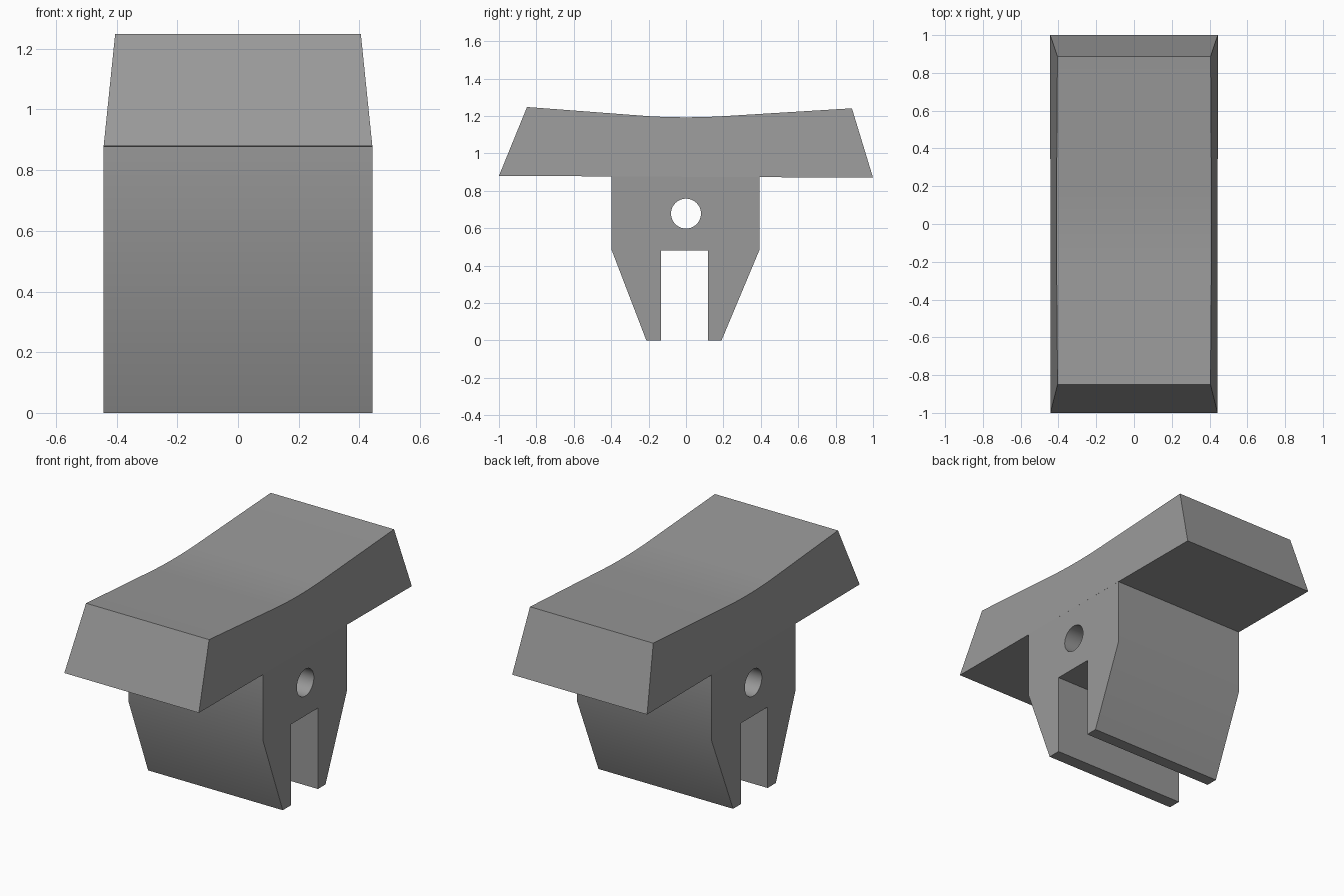
import bpy, bmesh, math

if "Cube" in bpy.data.objects:
    bpy.data.objects.remove(bpy.data.objects["Cube"])

HALF = 0.443      # half width
SEAM = 0.877      # height where the saddle meets the foot

grey = bpy.data.materials.new("mid grey")
grey.diffuse_color = (0.32, 0.32, 0.32, 1)
grey.use_nodes = True
grey.node_tree.nodes["Principled BSDF"].inputs["Base Color"].default_value = grey.diffuse_color


def extrude_profile(name, profile, half_width):
    """Extrude a (y, z) outline along x; half_width gives the half width at height z."""
    bm = bmesh.new()
    left = [bm.verts.new((-half_width(z), y, z)) for y, z in profile]
    right = [bm.verts.new((half_width(z), y, z)) for y, z in profile]
    bm.faces.new(left)
    bm.faces.new(right[::-1])
    n = len(profile)
    for i in range(n):
        j = (i + 1) % n
        bm.faces.new((left[i], right[i], right[j], left[j]))
    bmesh.ops.recalc_face_normals(bm, faces=bm.faces)
    mesh = bpy.data.meshes.new(name)
    bm.to_mesh(mesh)
    bm.free()
    obj = bpy.data.objects.new(name, mesh)
    bpy.context.collection.objects.link(obj)
    mesh.materials.append(grey)
    return obj


def smooth(obj):
    bpy.ops.object.select_all(action='DESELECT')
    obj.select_set(True)
    bpy.context.view_layer.objects.active = obj
    bpy.ops.object.shade_smooth_by_angle(angle=math.radians(30))


# Saddle: straight ends joined by a shallow curved dip, sides leaning inwards
dip = [(y, 1.193 + 0.15 * y * y) for y in (i * 0.05 for i in range(-4, 5))]
saddle = extrude_profile(
    "saddle",
    [(-1, SEAM + 0.003), (-0.85, 1.248)] + dip + [(0.887, 1.241), (1, SEAM - 0.007)],
    lambda z: HALF - 0.038 * (z - SEAM) / 0.37)
smooth(saddle)

# Forked foot with a square slot
foot = extrude_profile(
    "forked_foot",
    [(-0.397, SEAM), (-0.397, 0.482), (-0.212, 0), (-0.134, 0), (-0.134, 0.481),
     (0.118, 0.481), (0.118, 0), (0.19, 0), (0.392, 0.482), (0.392, SEAM)],
    lambda z: HALF)

# Cross hole through the foot
bpy.ops.mesh.primitive_cylinder_add(vertices=48, radius=0.08, depth=1.4,
                                    location=(0, 0, 0.678),
                                    rotation=(0, math.pi / 2, 0))
cutter = bpy.context.object
cutter.name = "hole_cutter"
cutter.data.materials.append(grey)
cut = foot.modifiers.new("cross hole", 'BOOLEAN')
cut.operation = 'DIFFERENCE'
cut.solver = 'EXACT'
cut.object = cutter
bpy.ops.object.select_all(action='DESELECT')
foot.select_set(True)
bpy.context.view_layer.objects.active = foot
bpy.ops.object.modifier_apply(modifier=cut.name)
bpy.data.objects.remove(cutter)
smooth(foot)
